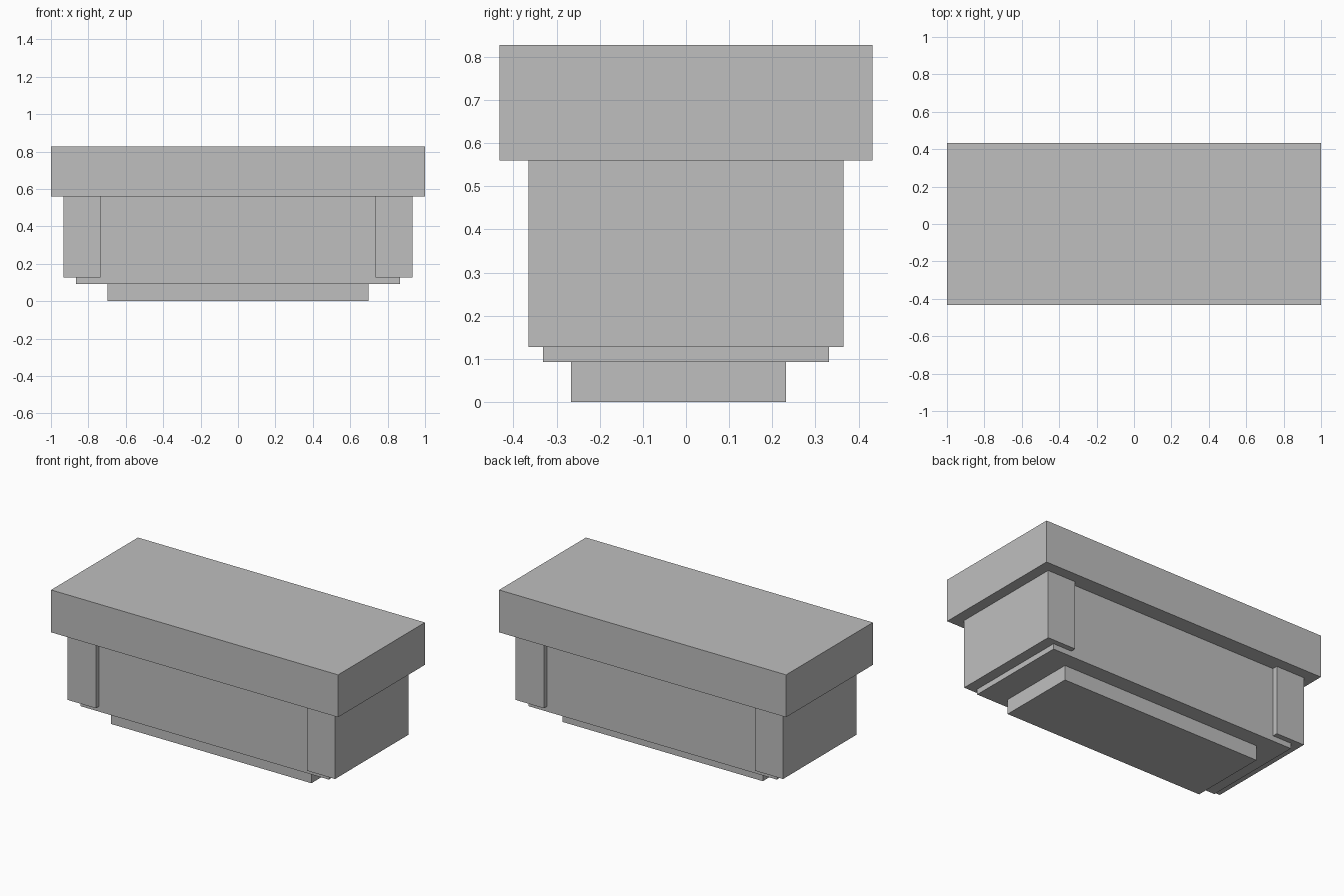
import bpy
from mathutils import Vector

if "Cube" in bpy.data.objects:
    bpy.data.objects.remove(bpy.data.objects["Cube"], do_unlink=True)

grey = bpy.data.materials.new("plain_grey")
grey.use_nodes = True
colour = (0.52, 0.52, 0.52, 1)
grey.diffuse_color = colour
grey.node_tree.nodes["Principled BSDF"].inputs["Base Color"].default_value = colour


def box(name, low, high):
    """Add a flat-sided box between two opposite corners."""
    low, high = Vector(low), Vector(high)
    bpy.ops.mesh.primitive_cube_add(size=1, location=(low + high) / 2)
    obj = bpy.context.object
    obj.name = name
    obj.scale = high - low
    bpy.ops.object.transform_apply(location=False, rotation=False, scale=True)
    obj.data.materials.append(grey)
    return obj


# Base plinth, set slightly towards the front
box("base_plinth", (-0.698, -0.266, 0), (0.698, 0.232, 0.093))

# Recessed central body
box("body", (-0.865, -0.332, 0.093), (0.865, 0.332, 0.56))

# End blocks wrapping both ends of the body
for side, x0, x1 in (("right", -0.932, -0.735), ("left", 0.735, 0.932)):
    box(side + "_end_block", (x0, -0.365, 0.127), (x1, 0.365, 0.56))

# Overhanging top slab
box("top_slab", (-1, -0.432, 0.56), (1, 0.432, 0.827))
